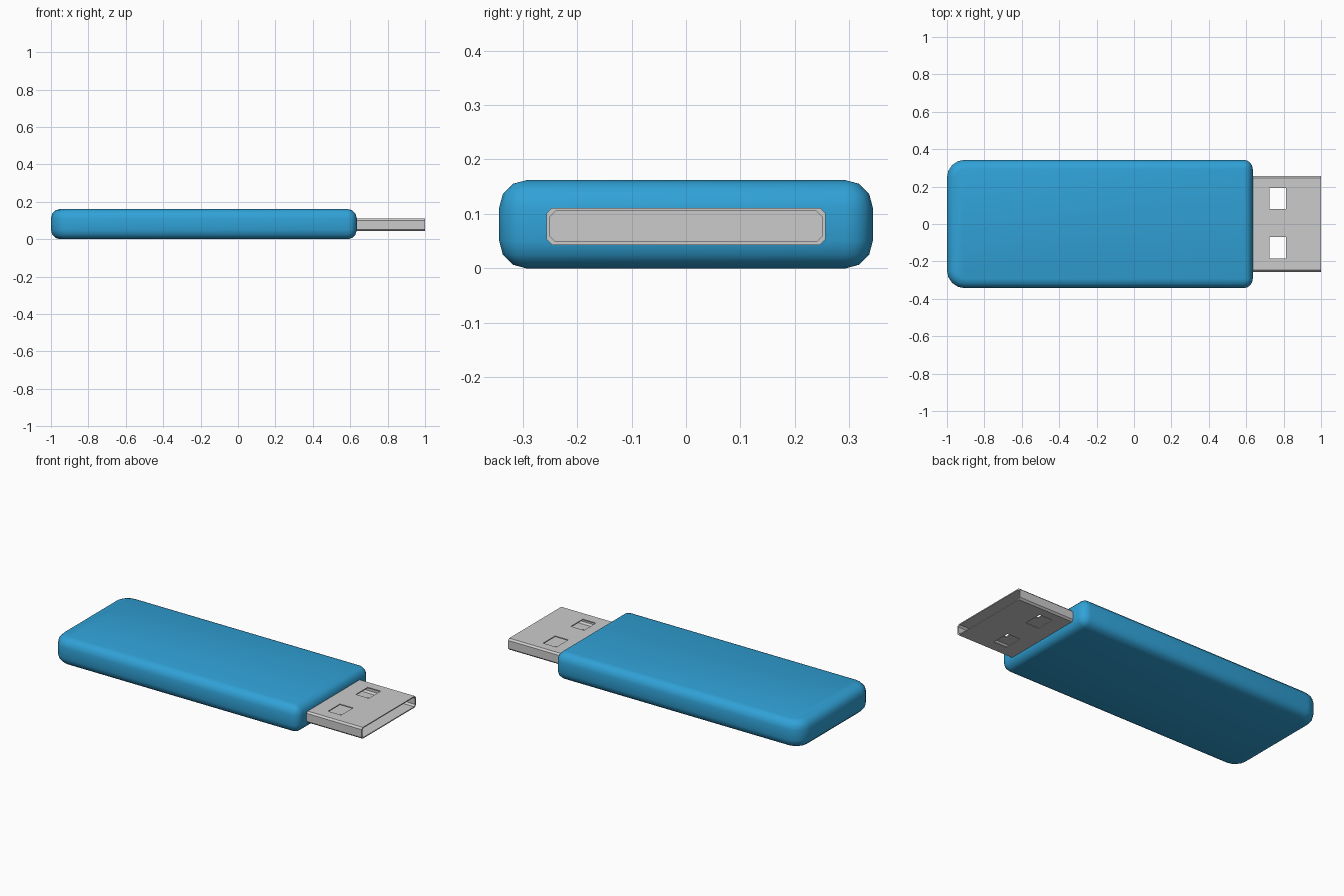
import bpy, bmesh
from math import sin, cos, pi, radians

if "Cube" in bpy.data.objects:
    bpy.data.objects.remove(bpy.data.objects["Cube"])

def rounded_rect(u0, u1, v0, v1, r_left, r_right, seg):
    """Outline points, counter-clockwise, with separate radii at the u0 and u1 ends."""
    pts = []
    corners = [(u1, v1, -1, -1, r_right, 0), (u0, v1, 1, -1, r_left, 1),
               (u0, v0, 1, 1, r_left, 2), (u1, v0, -1, 1, r_right, 3)]
    for u, v, su, sv, r, quarter in corners:
        for k in range(seg + 1):
            a = (quarter + k / seg) * pi / 2
            pts.append((u + su * r + r * cos(a), v + sv * r + r * sin(a)))
    return pts

def loft(name, rings):
    """Skin a stack of closed rings and cap both ends."""
    bm = bmesh.new()
    loops = [[bm.verts.new(p) for p in ring] for ring in rings]
    n = len(loops[0])
    for a, b in zip(loops, loops[1:]):
        for i in range(n):
            j = (i + 1) % n
            bm.faces.new((a[i], a[j], b[j], b[i]))
    bm.faces.new(loops[0][::-1])
    bm.faces.new(loops[-1])
    bmesh.ops.remove_doubles(bm, verts=bm.verts, dist=0.0005)
    bmesh.ops.recalc_face_normals(bm, faces=bm.faces)
    mesh = bpy.data.meshes.new(name)
    bm.to_mesh(mesh)
    bm.free()
    obj = bpy.data.objects.new(name, mesh)
    bpy.context.collection.objects.link(obj)
    return obj

def activate(obj):
    bpy.ops.object.select_all(action='DESELECT')
    obj.select_set(True)
    bpy.context.view_layer.objects.active = obj

# Rounded plastic casing: stacked outlines, inset along a rounded edge
H, R, SEG = 0.162, 0.05, 3
levels = [(R * (1 - sin(k / SEG * pi / 2)), R * (1 - cos(k / SEG * pi / 2))) for k in range(SEG + 1)]
stack = [(i, z) for i, z in levels] + [(i, H - z) for i, z in reversed(levels)]
rings = []
for inset, z in stack:
    outline = rounded_rect(-1 + inset, 0.635 - inset, -0.343 + inset, 0.343 - inset,
                           0.095 - inset, R - inset, 4)
    rings.append([(x, y, z) for x, y in outline])
casing = loft("casing", rings)
blue = bpy.data.materials.new("blue_plastic")
blue.diffuse_color = (0.03, 0.36, 0.68, 1)
blue.use_nodes = True
blue.node_tree.nodes["Principled BSDF"].inputs["Base Color"].default_value = blue.diffuse_color
casing.data.materials.append(blue)
activate(casing)
bpy.ops.object.shade_smooth_by_angle(angle=radians(40))

# Hollow metal plug: outer wall, open rim, inner wall and closed back
def plug_ring(x, t):
    outline = rounded_rect(-0.256 + t, 0.256 - t, 0.043 + t, 0.111 - t, 0.01, 0.01, 1)
    return [(x, y, z) for y, z in outline]

plug = loft("metal_plug", [plug_ring(0.6, 0), plug_ring(1.0, 0),
                           plug_ring(1.0, 0.006), plug_ring(0.637, 0.006)])

# Two rectangular windows through the top and bottom of the plug
for y in (0.136, -0.127):
    bpy.ops.mesh.primitive_cube_add(size=1, location=(0.769, y, 0.077))
    cutter = bpy.context.object
    cutter.name = "window_cutter"
    cutter.scale = (0.087, 0.113, 0.2)
    cutter.hide_render = True
    bpy.context.view_layer.update()
    activate(plug)
    mod = plug.modifiers.new("window", 'BOOLEAN')
    mod.operation, mod.solver, mod.object = 'DIFFERENCE', 'EXACT', cutter
    bpy.ops.object.modifier_apply(modifier=mod.name)
    bpy.data.objects.remove(cutter)
